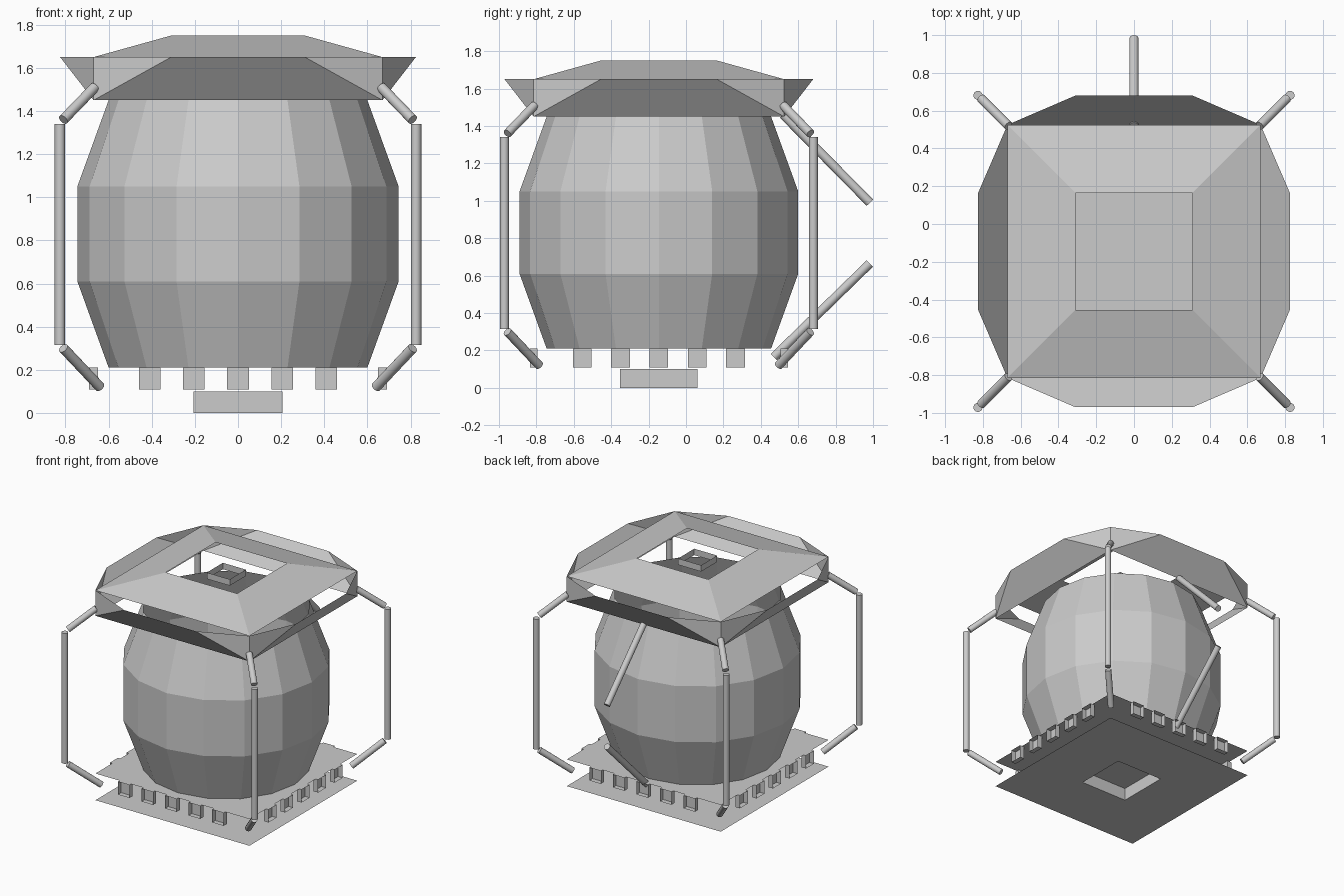
import bpy, bmesh, math
from mathutils import Vector, Matrix

cube = bpy.data.objects.get("Cube")
if cube:
    bpy.data.objects.remove(cube)

CY = -0.145  # y of the lantern axis; the rear poles reach out behind it

grey = bpy.data.materials.new("light grey")
grey.use_nodes = True
GREY = (0.6, 0.6, 0.6, 1)
grey.diffuse_color = GREY
grey.node_tree.nodes["Principled BSDF"].inputs["Base Color"].default_value = GREY


def finish(name, bm):
    bmesh.ops.remove_doubles(bm, verts=bm.verts, dist=0.0005)
    mesh = bpy.data.meshes.new(name)
    bm.to_mesh(mesh)
    bm.free()
    mesh.materials.append(grey)
    obj = bpy.data.objects.new(name, mesh)
    obj.location.y = CY
    bpy.context.collection.objects.link(obj)
    return obj


def face(bm, pts, turn=0):
    rot = Matrix.Rotation(turn * math.pi / 2, 3, 'Z')
    return bm.faces.new([bm.verts.new(rot @ Vector(p)) for p in pts])


def square(r, z):
    return [(-r, -r, z), (r, -r, z), (r, r, z), (-r, r, z)]


def walls(bm, lower, upper):
    n = len(lower)
    for i in range(n):
        j = (i + 1) % n
        face(bm, [lower[i], lower[j], upper[j], upper[i]])


def pole(name, a, b, radius=0.024):
    a, b = Vector(a), Vector(b)
    axis = b - a
    place = Matrix.Translation((a + b) / 2) @ axis.to_track_quat('Z', 'Y').to_matrix().to_4x4()
    bm = bmesh.new()
    bmesh.ops.create_cone(bm, cap_ends=True, segments=16, radius1=radius,
                          radius2=radius, depth=axis.length, matrix=place)
    obj = finish(name, bm)
    bpy.ops.object.select_all(action='DESELECT')
    bpy.context.view_layer.objects.active = obj
    obj.select_set(True)
    bpy.ops.object.shade_smooth_by_angle(angle=math.radians(40))


# Faceted barrel body, open at the top
bm = bmesh.new()
rings = []
for r, z in ((0.6, 0.21), (0.745, 0.61), (0.745, 1.05), (0.6, 1.45)):
    rings.append([(r * math.cos(k * math.pi / 8), r * math.sin(k * math.pi / 8), z)
                  for k in range(16)])
for lower, upper in zip(rings, rings[1:]):
    walls(bm, lower, upper)
finish("barrel_body", bm)

# Roof: sloping ring around a square opening, with flared flaps below
H, E = 0.31, 0.67
bm = bmesh.new()
walls(bm, square(E, 1.65), square(H, 1.75))
finish("roof_ring", bm)

bm = bmesh.new()
F = 0.825
for t in range(4):
    face(bm, [(-E, -E, 1.45), (E, -E, 1.45), (H, -F, 1.65), (-H, -F, 1.65)], t)
    face(bm, [(E, -E, 1.45), (E, -E, 1.65), (H, -F, 1.65)], t)
    face(bm, [(-E, -E, 1.45), (-H, -F, 1.65), (-E, -E, 1.65)], t)
finish("roof_flaps", bm)

# Small collar in the roof opening
bm = bmesh.new()
walls(bm, square(0.1, 1.675), square(0.1, 1.725))
finish("roof_collar", bm)

# Upper base sheet
bm = bmesh.new()
face(bm, square(E, 0.21))
finish("upper_base_sheet", bm)

# Lower base sheet with a square socket pressed up into it
bm = bmesh.new()
S = 0.207
walls(bm, square(S, 0), square(E, 0))
walls(bm, square(S, 0), square(S, 0.1))
face(bm, square(S, 0.1))
finish("lower_base_sheet", bm)

# Five shallow open-fronted vent boxes along each side of the base
bm = bmesh.new()
W, IN, OUT = 0.05, -0.65, -0.69
for t in range(4):
    for k in range(-2, 3):
        c = k * 0.205
        outline = [(c - W, 0.108), (c + W, 0.108), (c + W, 0.21), (c - W, 0.21)]
        back = [(x, IN, z) for x, z in outline]
        front = [(x, OUT, z) for x, z in outline]
        face(bm, back, t)
        for i in range(4):
            j = (i + 1) % 4
            face(bm, [back[i], back[j], front[j], front[i]], t)
finish("base_vents", bm)

# Corner poles, each in three lengths
for sx, side in ((1, "left"), (-1, "right")):
    for sy, end in ((-1, "front"), (1, "back")):
        def at(d, z):
            return (sx * d, sy * d, z)
        tag = end + "_" + side
        pole(tag + "_upright", at(0.826, 0.315), at(0.826, 1.34))
        pole(tag + "_top_brace", at(0.81, 1.36), at(0.665, 1.51))
        pole(tag + "_foot_brace", at(0.81, 0.3), at(0.64, 0.12))

# Slanting rear poles
pole("rear_upper_pole", (0, 0.52 - CY, 1.46), (0, 0.983 - CY, 0.99))
pole("rear_lower_pole", (0, 0.47 - CY, 0.165), (0, 0.983 - CY, 0.665))
